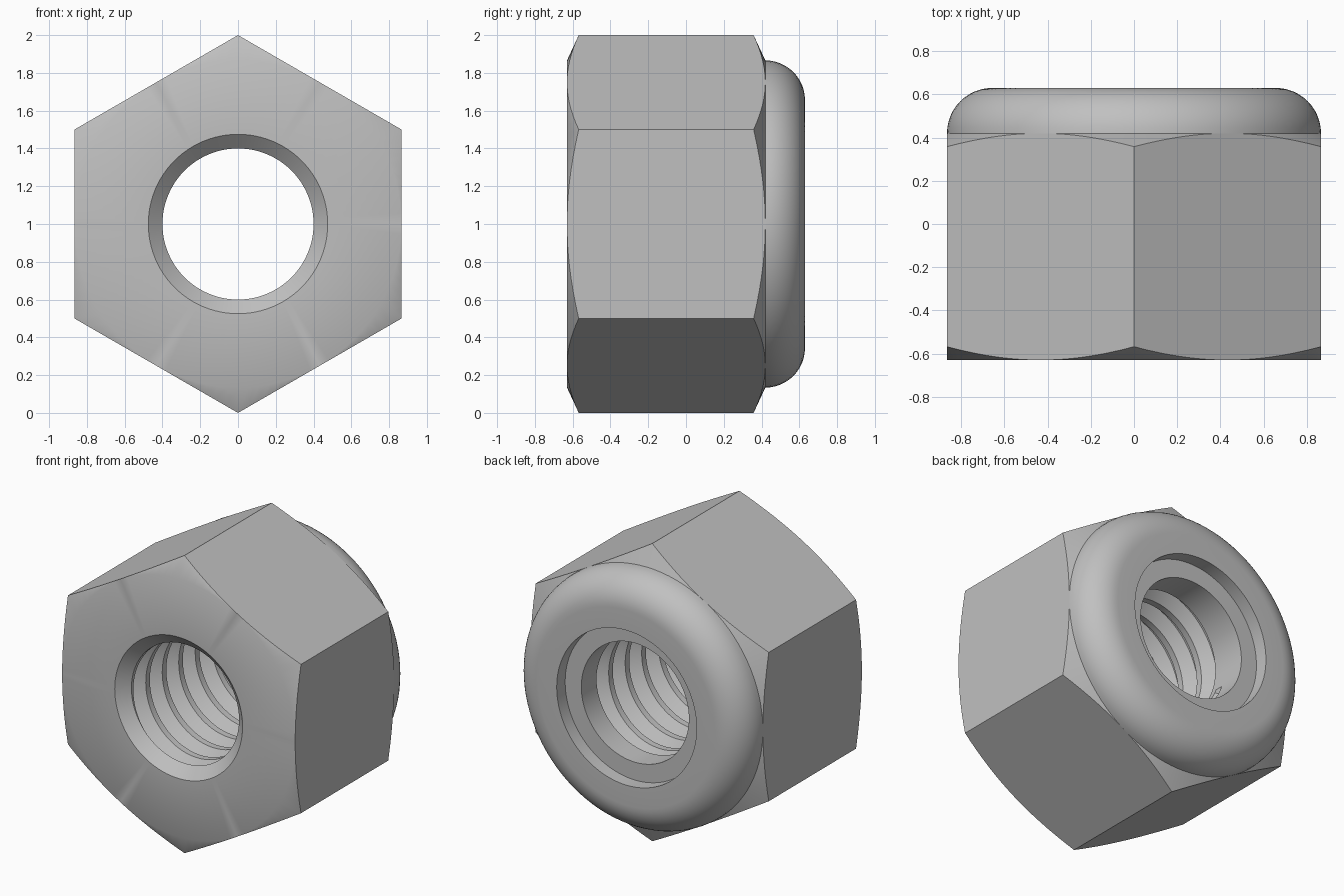
import bpy, bmesh, math

cube = bpy.data.objects.get("Cube")
if cube:
    bpy.data.objects.remove(cube)

STEPS = 96            # angular divisions, a multiple of six
FLAT = 0.866          # half the distance across flats
BORE, ROOT, RIM = 0.40, 0.475, 0.475
FRONT, SHOULDER, BACK = -0.63, 0.42, 0.63
CHAMFER = 0.062
SEAT, RECESS = 0.52, 0.54
THREAD_BACK, THREAD_FRONT, PITCH = 0.38, -0.56, 0.175

steel = bpy.data.materials.new("steel_grey")
steel.use_nodes = True
colour = (0.53, 0.53, 0.53, 1)
steel.diffuse_color = colour
steel.node_tree.nodes["Principled BSDF"].inputs["Base Color"].default_value = colour


def sweep(name, rows):
    """Skin rows around the y axis; each row maps an angle to (radius, y)."""
    bm = bmesh.new()
    grid = []
    for row in rows:
        ring = []
        for i in range(STEPS + 1):
            a = math.tau * i / STEPS
            r, y = row(a)
            ring.append(bm.verts.new((r * math.sin(a), y, 1 + r * math.cos(a))))
        grid.append(ring)
    for near, far in zip(grid, grid[1:]):
        for i in range(STEPS):
            bm.faces.new((near[i], near[i + 1], far[i + 1], far[i]))
    bmesh.ops.remove_doubles(bm, verts=bm.verts, dist=1e-5)
    mesh = bpy.data.meshes.new(name)
    bm.to_mesh(mesh)
    bm.free()
    mesh.materials.append(steel)
    obj = bpy.data.objects.new(name, mesh)
    bpy.context.collection.objects.link(obj)
    bpy.ops.object.select_all(action="DESELECT")
    obj.select_set(True)
    bpy.context.view_layer.objects.active = obj
    bpy.ops.object.shade_smooth_by_angle(angle=math.radians(30))
    return obj


def circle(r, y):
    return lambda a: (r, y)


def hexagon(y, direction):
    """Hexagonal outline dipping along the chamfer cone towards its corners."""
    def row(a):
        r = FLAT / math.cos(a % (math.pi / 3) - math.pi / 6)
        return r, y + direction * CHAMFER * (r - FLAT) / (1 - FLAT)
    return row


def thread(y, r):
    """Helical row, clamped to the threaded length."""
    def row(a):
        h = y + PITCH * a / math.tau
        if THREAD_FRONT < h < THREAD_BACK:
            return r, h
        return BORE, min(max(h, THREAD_FRONT), THREAD_BACK)
    return row


# Hex body with countersunk front and chamfered corners at both ends
sweep("hex_body", [circle(BORE, THREAD_FRONT), circle(RIM, FRONT),
                   circle(FLAT, FRONT), hexagon(FRONT, 1),
                   hexagon(SHOULDER, -1), circle(FLAT, SHOULDER)])

# Rounded collar behind the hex, ending in a shallow recess
arc = [math.pi / 2 * k / 12 for k in range(13)]
round_over = BACK - SHOULDER
sweep("collar", [circle(FLAT - round_over * (1 - math.cos(t)),
                        SHOULDER + round_over * math.sin(t)) for t in arc]
      + [circle(SEAT, BACK), circle(SEAT, RECESS)])

# Locking ring sitting in the recess
sweep("locking_ring", [circle(SEAT, RECESS), circle(BORE, RECESS),
                       circle(BORE, THREAD_BACK)])

# Internal right-hand thread: crest, flank, root, flank on every turn
profile = [(0, BORE), (0.25, BORE), (0.56, ROOT), (0.69, ROOT)]
turns = int((THREAD_BACK - THREAD_FRONT) / PITCH) + 4
sweep("thread", [thread(THREAD_BACK + PITCH - PITCH * (k + f), r)
                 for k in range(turns) for f, r in profile])
